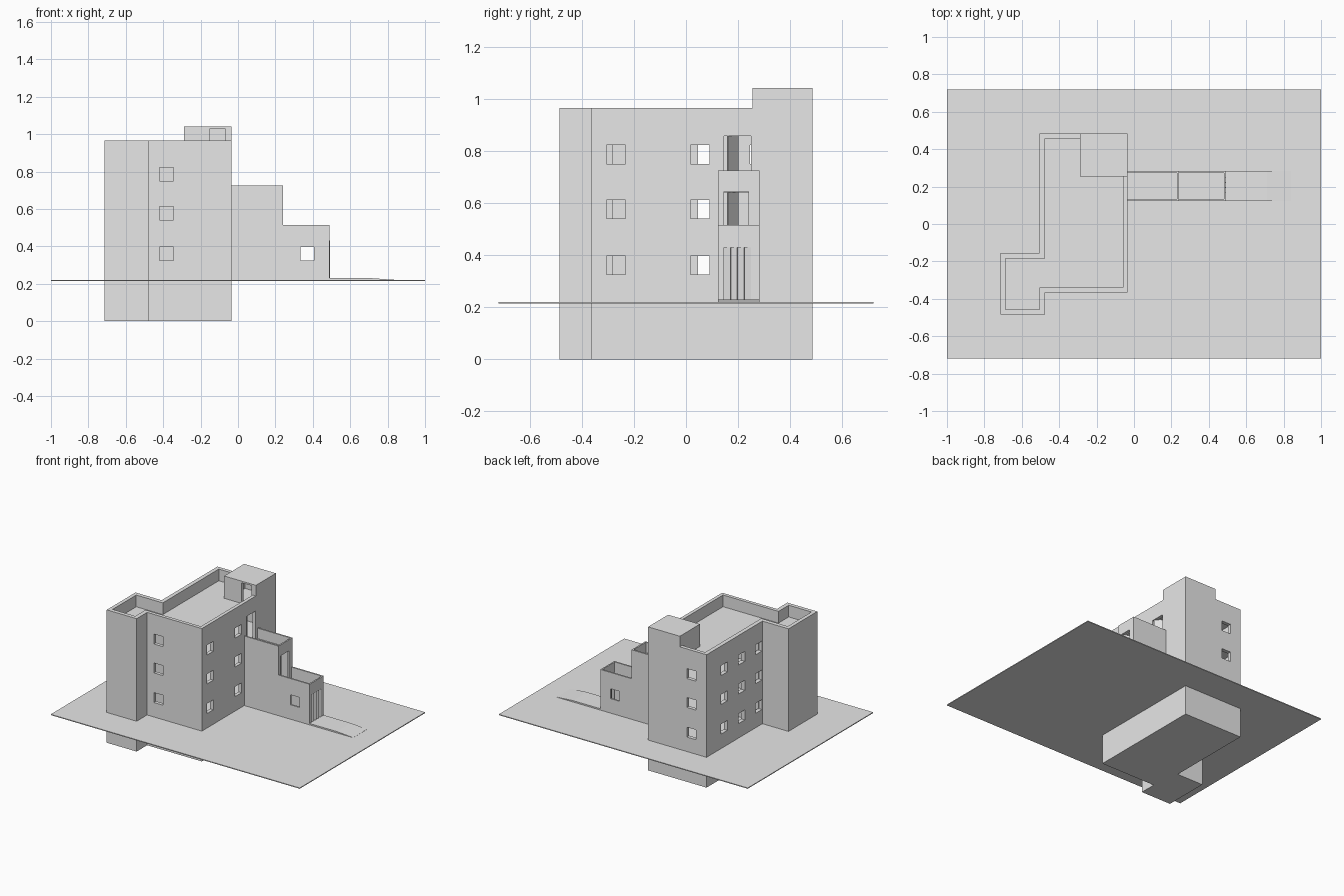
import bpy, bmesh, math

if "Cube" in bpy.data.objects:
    bpy.data.objects.remove(bpy.data.objects["Cube"])

mat = bpy.data.materials.new("light_grey")
mat.diffuse_color = (0.8, 0.8, 0.8, 1)
mat.use_nodes = True
mat.node_tree.nodes["Principled BSDF"].inputs["Base Color"].default_value = mat.diffuse_color


def make(name, bm):
    bmesh.ops.recalc_face_normals(bm, faces=bm.faces)
    me = bpy.data.meshes.new(name)
    bm.to_mesh(me)
    bm.free()
    me.materials.append(mat)
    ob = bpy.data.objects.new(name, me)
    bpy.context.collection.objects.link(ob)
    return ob


def prism(bm, pts, z0, z1):
    """Upright prism over a plan outline."""
    face = bm.faces.new([bm.verts.new((x, y, z0)) for x, y in pts])
    ext = bmesh.ops.extrude_face_region(bm, geom=[face])
    vs = [g for g in ext["geom"] if isinstance(g, bmesh.types.BMVert)]
    bmesh.ops.translate(bm, verts=vs, vec=(0, 0, z1 - z0))


def slab_y(bm, pts, y0, y1):
    """Side profile in x, z pushed along y."""
    face = bm.faces.new([bm.verts.new((x, y0, z)) for x, z in pts])
    ext = bmesh.ops.extrude_face_region(bm, geom=[face])
    vs = [g for g in ext["geom"] if isinstance(g, bmesh.types.BMVert)]
    bmesh.ops.translate(bm, verts=vs, vec=(0, y1 - y0, 0))


def box(bm, x0, x1, y0, y1, z0, z1):
    prism(bm, [(x0, y0), (x1, y0), (x1, y1), (x0, y1)], z0, z1)


def box_object(name, *dims):
    bm = bmesh.new()
    box(bm, *dims)
    return make(name, bm)


def cut(ob, bm):
    cutter = make("cutter", bm)
    cutter.hide_render = True
    mod = ob.modifiers.new("cut", "BOOLEAN")
    mod.operation = "DIFFERENCE"
    mod.solver = "EXACT"
    mod.object = cutter
    bpy.context.view_layer.objects.active = ob
    bpy.ops.object.modifier_apply(modifier=mod.name)
    bpy.data.objects.remove(cutter)


def leaf(name, x, y, z0, z1, width, angle):
    """Thin door leaf turned about its own upright axis."""
    ob = box_object(name, -0.002, 0.002, -width / 2, width / 2, z0, z1)
    ob.location = (x, y, 0)
    ob.rotation_euler.z = math.radians(angle)


# Ground plate
box_object("ground_plate", -1, 1, -0.72, 0.72, 0.214, 0.22)

# Main block with side tower
outer = [(-.715, -.485), (-.475, -.485), (-.475, -.365), (-.035, -.365),
         (-.035, .485), (-.505, .485), (-.505, -.155), (-.715, -.155)]
inner = [(-.688, -.457), (-.505, -.457), (-.505, -.34), (-.06, -.34),
         (-.06, .458), (-.475, .458), (-.475, -.185), (-.688, -.185)]
roof = inner[:4] + [(-.06, .255), (-.29, .255), (-.29, .458)] + inner[5:]
bm = bmesh.new()
prism(bm, outer, 0, 0.965)
main = make("main_block", bm)

# Storeys, roof recess and stair room
bm = bmesh.new()
for z0, z1 in ((.225, .42), (.435, .635), (.65, .865)):
    prism(bm, inner, z0, z1)
prism(bm, roof, 0.88, 1.0)
box(bm, -.265, -.06, .275, .46, .88, 1.032)
cut(main, bm)

# Windows and doors through the walls
bm = bmesh.new()
for z in (.325, .54, .75):
    z1 = z + 0.072
    for y in (-.306, .017):
        box(bm, -.075, -.02, y, y + .073, z, z1)
    for y in (-.15, .047, .245):
        box(bm, -.52, -.46, y, y + .073, z, z1)
    box(bm, -.42, -.346, -.38, -.32, z, z1)
    box(bm, -.42, -.346, .44, .5, z, z1)
box(bm, -.075, -.02, .145, .25, .65, .857)
box(bm, -.15, -.07, .24, .29, .88, 1.03)
cut(main, bm)

# Stair head on the roof
head = box_object("stair_head", -.29, -.035, .255, .485, .965, 1.042)
bm = bmesh.new()
box(bm, -.265, -.06, .275, .46, .9, 1.032)
cut(head, bm)
bm = bmesh.new()
box(bm, -.15, -.07, .24, .29, .88, 1.03)
cut(head, bm)

# Inner partitions
box_object("room_partition", -.48, -.25, -.165, -.145, .222, .87)
box_object("tower_partition", -.505, -.475, -.345, -.28, .222, .87)

# Stepped wing
bm = bmesh.new()
slab_y(bm, [(-.035, .217), (.49, .217), (.49, .515), (.24, .515),
            (.24, .725), (-.035, .725)], .122, .283)
wing = make("stepped_wing", bm)
bm = bmesh.new()
box(bm, -.06, .23, .133, .272, .65, .8)
box(bm, .24, .48, .133, .272, .435, .6)
box(bm, -.025, .23, .133, .272, .435, .64)
box(bm, -.025, .48, .133, .272, .23, .42)
cut(wing, bm)
bm = bmesh.new()
box(bm, .335, .407, .1, .3, .325, .397)
box(bm, .22, .25, .145, .24, .435, .645)
box(bm, .47, .5, .145, .25, .23, .43)
cut(wing, bm)

# Door leaves
for i in range(4):
    leaf("entrance_slat", .482, .158 + i * .0263, .23, .43, .031, -33)
leaf("upper_door", -.066, .18, .65, .86, .07, 55)
leaf("middle_door", .208, .18, .435, .64, .07, 55)

# Entrance path sloping to the ground
bm = bmesh.new()
slab_y(bm, [(.48, .217), (.84, .217), (.84, .221), (.71, .23), (.48, .23)],
       .122, .283)
make("entrance_path", bm)
